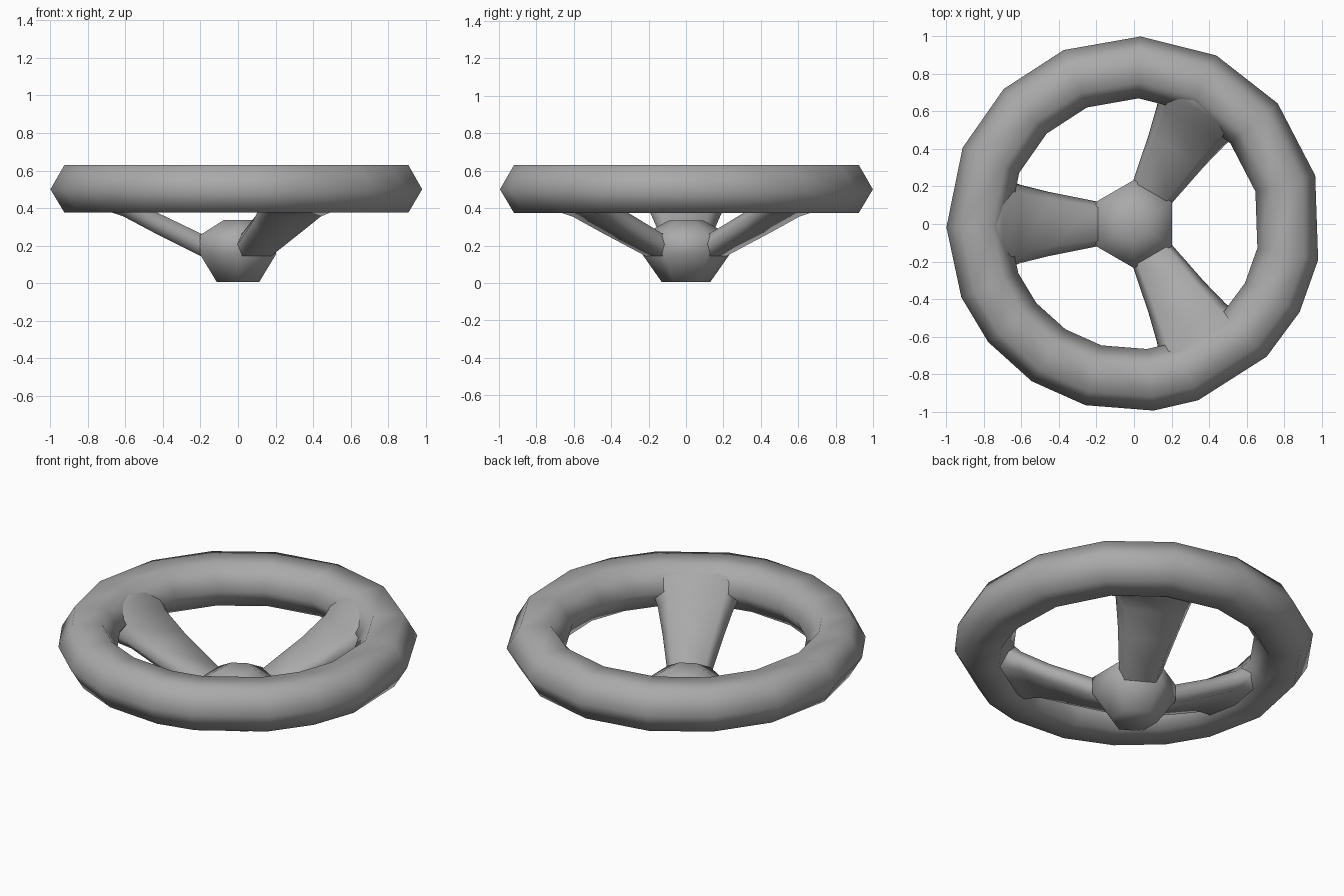
import bpy
import bmesh
from math import cos, sin, radians

cube = bpy.data.objects.get("Cube")
if cube:
    bpy.data.objects.remove(cube, do_unlink=True)

grey = bpy.data.materials.new("plain_grey")
grey.use_nodes = True
COLOUR = (0.4, 0.4, 0.4, 1)
grey.diffuse_color = COLOUR
grey.node_tree.nodes["Principled BSDF"].inputs["Base Color"].default_value = COLOUR


def loft(name, rings, loop=False):
    """Skin closed cross-sections; loop the last to the first or cap the ends."""
    bm = bmesh.new()
    rows = [[bm.verts.new(p) for p in ring] for ring in rings]
    pairs = list(zip(rows, rows[1:]))
    if loop:
        pairs.append((rows[-1], rows[0]))
    else:
        bm.faces.new(rows[0])
        bm.faces.new(rows[-1])
    n = len(rows[0])
    for a, b in pairs:
        for i in range(n):
            j = (i + 1) % n
            bm.faces.new((a[i], a[j], b[j], b[i]))
    bmesh.ops.recalc_face_normals(bm, faces=bm.faces)
    for f in bm.faces:
        f.smooth = True
    mesh = bpy.data.meshes.new(name)
    bm.to_mesh(mesh)
    bm.free()
    mesh.materials.append(grey)
    obj = bpy.data.objects.new(name, mesh)
    bpy.context.collection.objects.link(obj)
    return obj


def polar(r, angle, z):
    return (r * cos(radians(angle)), r * sin(radians(angle)), z)


# Rim: hexagonal section swept round uneven segments
section = [(1.0, 0.5), (0.925, 0.63), (0.755, 0.63),
           (0.67, 0.5), (0.755, 0.375), (0.925, 0.375)]
angles = [88, 64, 40, 15, -11, -28, -45, -70, -84, -105, -123, -141,
          -157, -179, -204, -226, -248]
loft("rim", [[polar(r, a, z) for r, z in section] for a in angles], loop=True)

# Hub: six-sided tapered boss with a low domed top
levels = [(0.13, 0.005), (0.235, 0.155), (0.235, 0.255), (0.09, 0.335)]
loft("hub", [[polar(r, 30 + 60 * k, z) for k in range(6)] for r, z in levels])

# Spokes: flared arms, each station is radius, half width, bottom, top
stations = [(0.13, 0.11, 0.12, 0.24), (0.2, 0.12, 0.145, 0.265),
            (0.45, 0.17, 0.27, 0.385), (0.61, 0.21, 0.355, 0.48),
            (0.7, 0.25, 0.385, 0.58), (0.8, 0.3, 0.39, 0.63)]
for name, angle in (("right_spoke", 180), ("back_spoke", 60), ("front_spoke", -60)):
    rings = []
    for r, w, low, high in stations:
        mid = (low + high) / 2
        rings.append([(r, -w, mid), (r, -w * 0.75, high), (r, w * 0.75, high),
                      (r, w, mid), (r, w * 0.75, low), (r, -w * 0.75, low)])
    spoke = loft(name, rings)
    spoke.rotation_euler.z = radians(angle)
